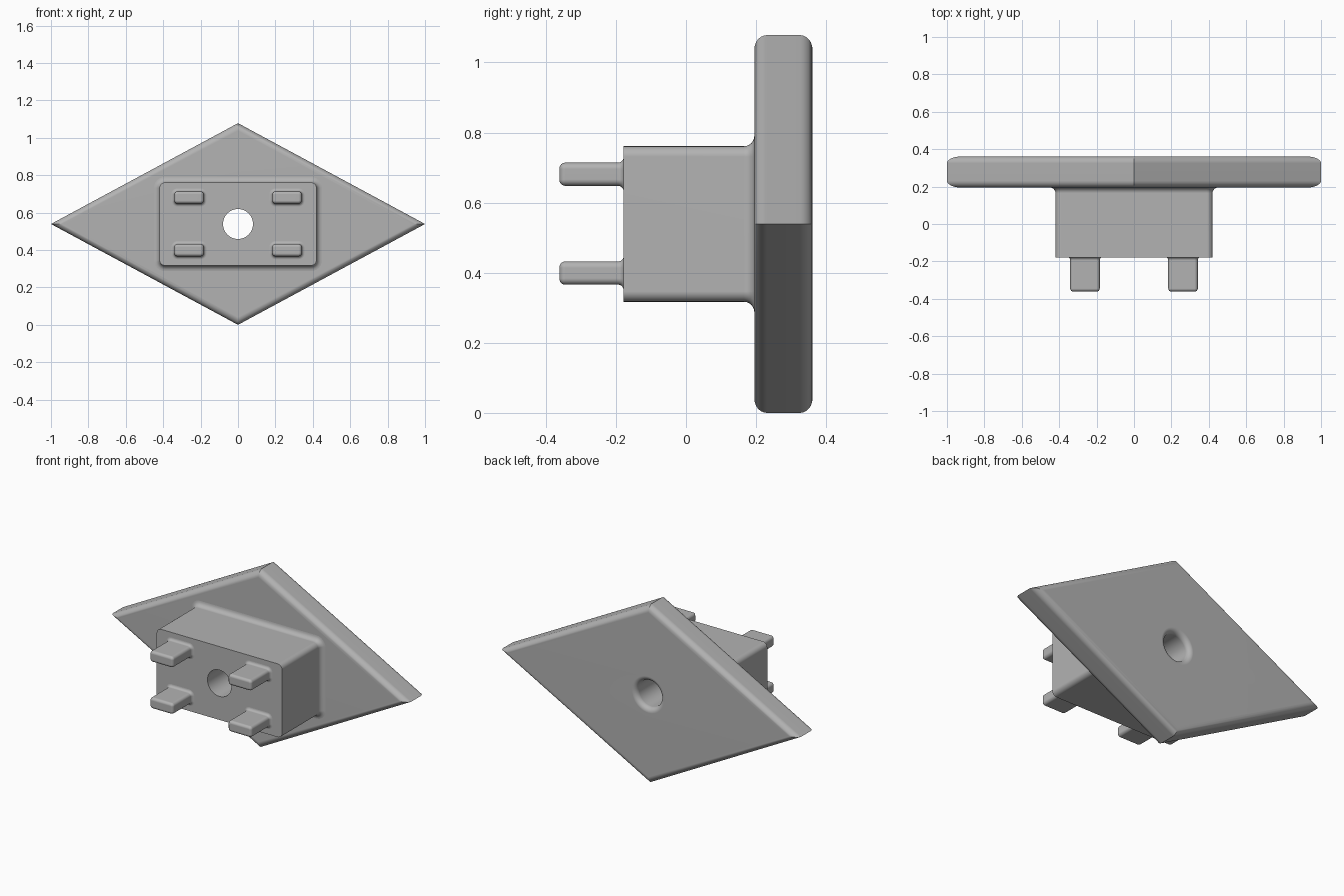
import bpy, bmesh
from math import sin, cos, pi, hypot

cube = bpy.data.objects.get("Cube")
if cube:
    bpy.data.objects.remove(cube)

CZ = 0.539                                  # height of the centre line
FRONT, SEAT, BACK = -0.178, 0.195, 0.361    # block face, plate front, plate back
STEPS = 6
QUARTER = [pi / 2 * i / STEPS for i in range(STEPS + 1)]

grey = bpy.data.materials.new("plain_grey")
grey.use_nodes = True
grey.diffuse_color = (0.45, 0.45, 0.45, 1)
grey.node_tree.nodes["Principled BSDF"].inputs["Base Color"].default_value = grey.diffuse_color


def diamond(inset):
    half_h = CZ
    s = 1 - inset * hypot(1, half_h) / half_h
    return [(s, 0), (0, s * half_h), (-s, 0), (0, -s * half_h)]


def rounded_rect(w, h, r, grow=0):
    w, h, r = w + grow, h + grow, max(r + grow, 0.003)
    pts = []
    for k, (sx, sz) in enumerate([(1, 1), (-1, 1), (-1, -1), (1, -1)]):
        for a in QUARTER:
            a += k * pi / 2
            pts.append((sx * (w - r) + r * cos(a), sz * (h - r) + r * sin(a)))
    return pts


def circle(r, n=48):
    return [(r * cos(2 * pi * i / n), r * sin(2 * pi * i / n)) for i in range(n)]


def loft(name, rings, cx=0, cz=CZ):
    """Skin a stack of (y, outline) rings and cap both ends."""
    bm = bmesh.new()
    loops = [[bm.verts.new((cx + x, y, cz + z)) for x, z in ring] for y, ring in rings]
    for a, b in zip(loops, loops[1:]):
        for i in range(len(a)):
            j = (i + 1) % len(a)
            bm.faces.new((a[i], a[j], b[j], b[i]))
    bm.faces.new(loops[0])
    bm.faces.new(loops[-1])
    bmesh.ops.recalc_face_normals(bm, faces=bm.faces)
    mesh = bpy.data.meshes.new(name)
    bm.to_mesh(mesh)
    bm.free()
    mesh.materials.append(grey)
    ob = bpy.data.objects.new(name, mesh)
    bpy.context.collection.objects.link(ob)
    return ob


def finish(ob, cutter=None):
    """Cut the hole, then smooth the rounded edges."""
    bpy.ops.object.select_all(action='DESELECT')
    bpy.context.view_layer.objects.active = ob
    ob.select_set(True)
    if cutter:
        mod = ob.modifiers.new("hole", 'BOOLEAN')
        mod.operation, mod.solver, mod.object = 'DIFFERENCE', 'EXACT', cutter
        bpy.ops.object.modifier_apply(modifier=mod.name)
    bpy.ops.object.shade_smooth_by_angle(angle=pi / 6)
    weighted = ob.modifiers.new("flat_faces", 'WEIGHTED_NORMAL')
    weighted.keep_sharp = True


# Through hole with a flared rim at the back
f = 0.03
bore = [(FRONT - 0.1, circle(0.08))]
bore += [(BACK - f + f * sin(a), circle(0.08 + f * (1 - cos(a)))) for a in QUARTER]
bore += [(BACK + 0.1, circle(0.08 + f))]
cutter = loft("hole_cutter", bore)
cutter.hide_render = True
cutter.hide_set(True)

# Diamond plate with rounded rims
e = 0.036
rim = [(e * (1 - sin(a)), e * (1 - cos(a))) for a in QUARTER]
plate = loft("diamond_plate",
             [(SEAT + d, diamond(i)) for d, i in reversed(rim)]
             + [(BACK - d, diamond(i)) for d, i in rim])
finish(plate, cutter)

# Block with a fillet where it meets the plate
block = loft("block", [(FRONT, rounded_rect(0.42, 0.222, 0.03))]
             + [(SEAT - f + f * sin(a), rounded_rect(0.42, 0.222, 0.03, f * (1 - cos(a))))
                for a in QUARTER])
finish(block, cutter)

# Four pegs: rounded tip, filleted foot
t = 0.016
for side, sx in (("left", 1), ("right", -1)):
    for level, sz in (("upper", 1), ("lower", -1)):
        size = (0.079, 0.033, 0.018)
        rings = [(-0.361 + t * (1 - sin(a)), rounded_rect(*size, -t * (1 - cos(a))))
                 for a in reversed(QUARTER)]
        rings += [(FRONT - t + t * sin(a), rounded_rect(*size, t * (1 - cos(a))))
                  for a in QUARTER]
        rings.reverse()
        finish(loft(f"{level}_{side}_peg", rings, sx * 0.262, CZ + 0.001 + sz * 0.141))
